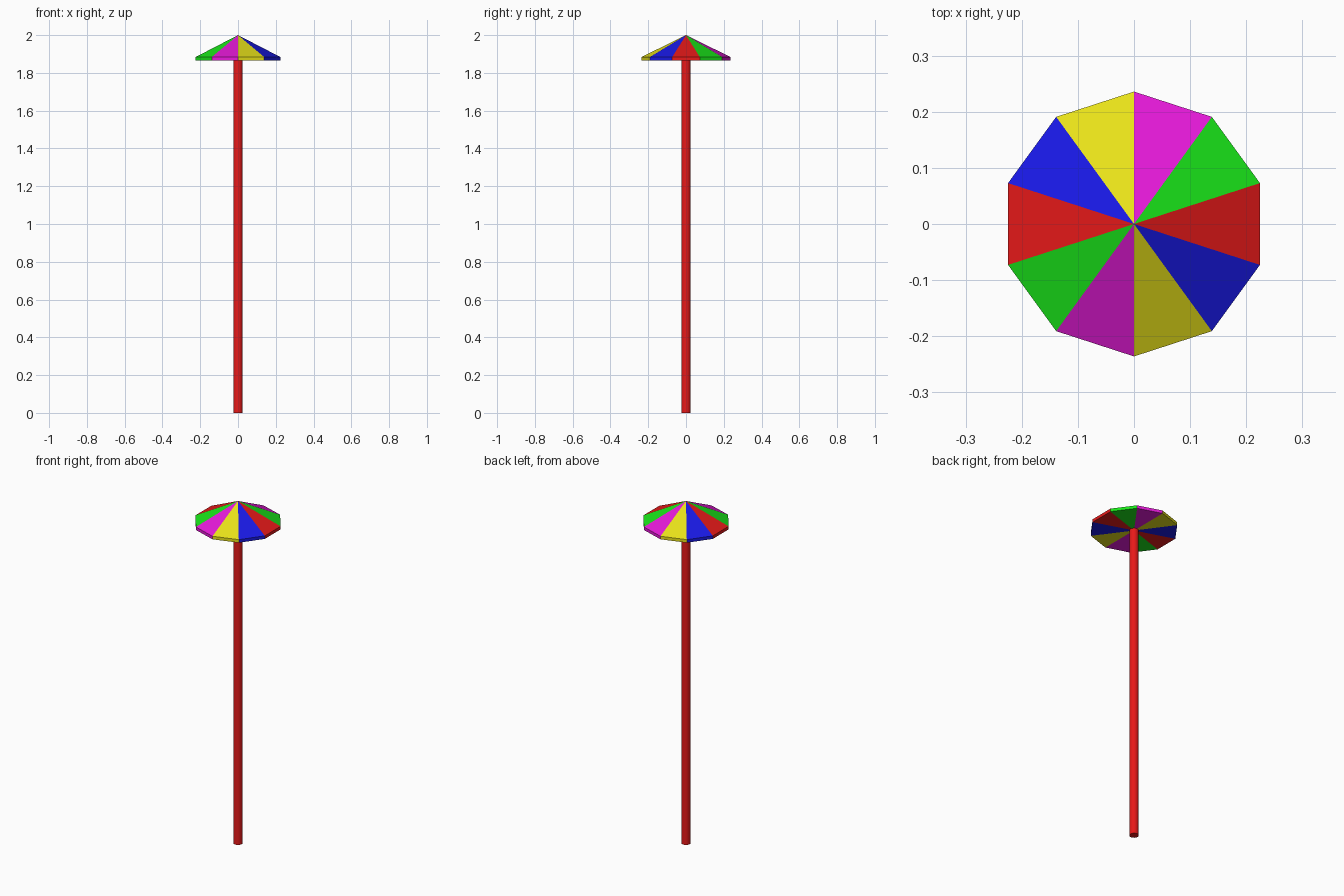
import bpy, bmesh
from math import sin, cos, radians

if "Cube" in bpy.data.objects:
    bpy.data.objects.remove(bpy.data.objects["Cube"])

def mat(name, r, g, b):
    m = bpy.data.materials.new(name)
    m.diffuse_color = (r, g, b, 1)
    m.use_nodes = True
    m.node_tree.nodes["Principled BSDF"].inputs["Base Color"].default_value = m.diffuse_color
    return m

colours = [mat("red", 0.8, 0.01, 0.01), mat("green", 0.01, 0.8, 0.01),
           mat("magenta", 0.8, 0.01, 0.7), mat("yellow", 0.8, 0.75, 0.01),
           mat("blue", 0.01, 0.01, 0.8)]

# Pole
RIM_LOW, RIM_HIGH, TOP = 1.866, 1.884, 2.0
bpy.ops.mesh.primitive_cylinder_add(vertices=16, radius=0.025, depth=RIM_LOW,
                                    location=(0, 0, RIM_LOW / 2))
pole = bpy.context.object
pole.name = "pole"
pole.data.materials.append(colours[0])
bpy.ops.object.shade_smooth_by_angle()

# Canopy: ten coloured wedges with a sloped top, short rim and flat underside
SIDES, RADIUS = 10, 0.236
bm = bmesh.new()

def ring(z):
    return [bm.verts.new((RADIUS * cos(radians(36 * i - 18)),
                          RADIUS * sin(radians(36 * i - 18)), z)) for i in range(SIDES)]

low, high = ring(RIM_LOW), ring(RIM_HIGH)
apex, base = bm.verts.new((0, 0, TOP)), bm.verts.new((0, 0, RIM_LOW))
for i in range(SIDES):
    j = (i + 1) % SIDES
    for verts in ((high[i], high[j], apex), (low[i], low[j], high[j], high[i]),
                  (low[j], low[i], base)):
        bm.faces.new(verts).material_index = i % 5
mesh = bpy.data.meshes.new("canopy")
bm.to_mesh(mesh)
bm.free()
for c in colours:
    mesh.materials.append(c)
canopy = bpy.data.objects.new("canopy", mesh)
bpy.context.collection.objects.link(canopy)
